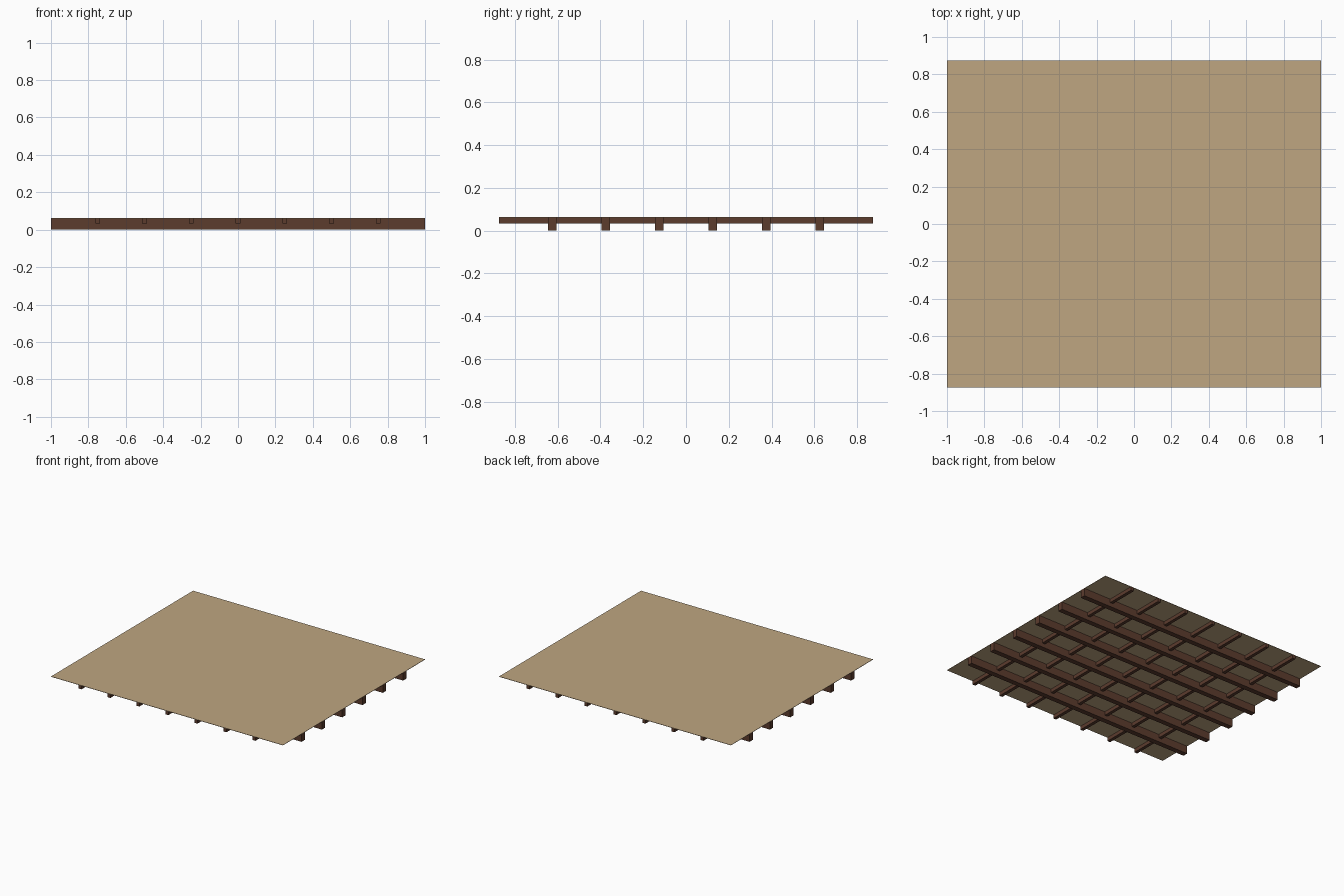
import bpy

if "Cube" in bpy.data.objects:
    bpy.data.objects.remove(bpy.data.objects["Cube"])


def material(name, color):
    m = bpy.data.materials.new(name)
    m.diffuse_color = (*color, 1)
    m.use_nodes = True
    m.node_tree.nodes["Principled BSDF"].inputs["Base Color"].default_value = m.diffuse_color
    return m


tan = material("tan board", (0.52, 0.38, 0.22))
brown = material("dark brown timber", (0.107, 0.045, 0.027))


def box(name, x, y, z, mat):
    """Box from (min, max) ranges on each axis."""
    bpy.ops.mesh.primitive_cube_add(
        size=1, location=[(a + b) / 2 for a, b in (x, y, z)])
    o = bpy.context.object
    o.name = name
    o.scale = [b - a for a, b in (x, y, z)]
    bpy.ops.object.transform_apply(location=False, rotation=False, scale=True)
    o.data.materials.append(mat)


# Thin ceiling board
box("board", (-1, 1), (-0.875, 0.875), (0.06, 0.0625), tan)

# Main beams running left to right
for i in range(6):
    y = -0.625 + 0.25 * i
    box("main_beam", (-1, 1), (y - 0.02, y + 0.02), (0, 0.06), brown)

# Shallower cross battens running front to back
for i in range(7):
    x = -0.75 + 0.25 * i
    box("cross_batten", (x - 0.0125, x + 0.0125), (-0.875, 0.875), (0.032, 0.06), brown)
